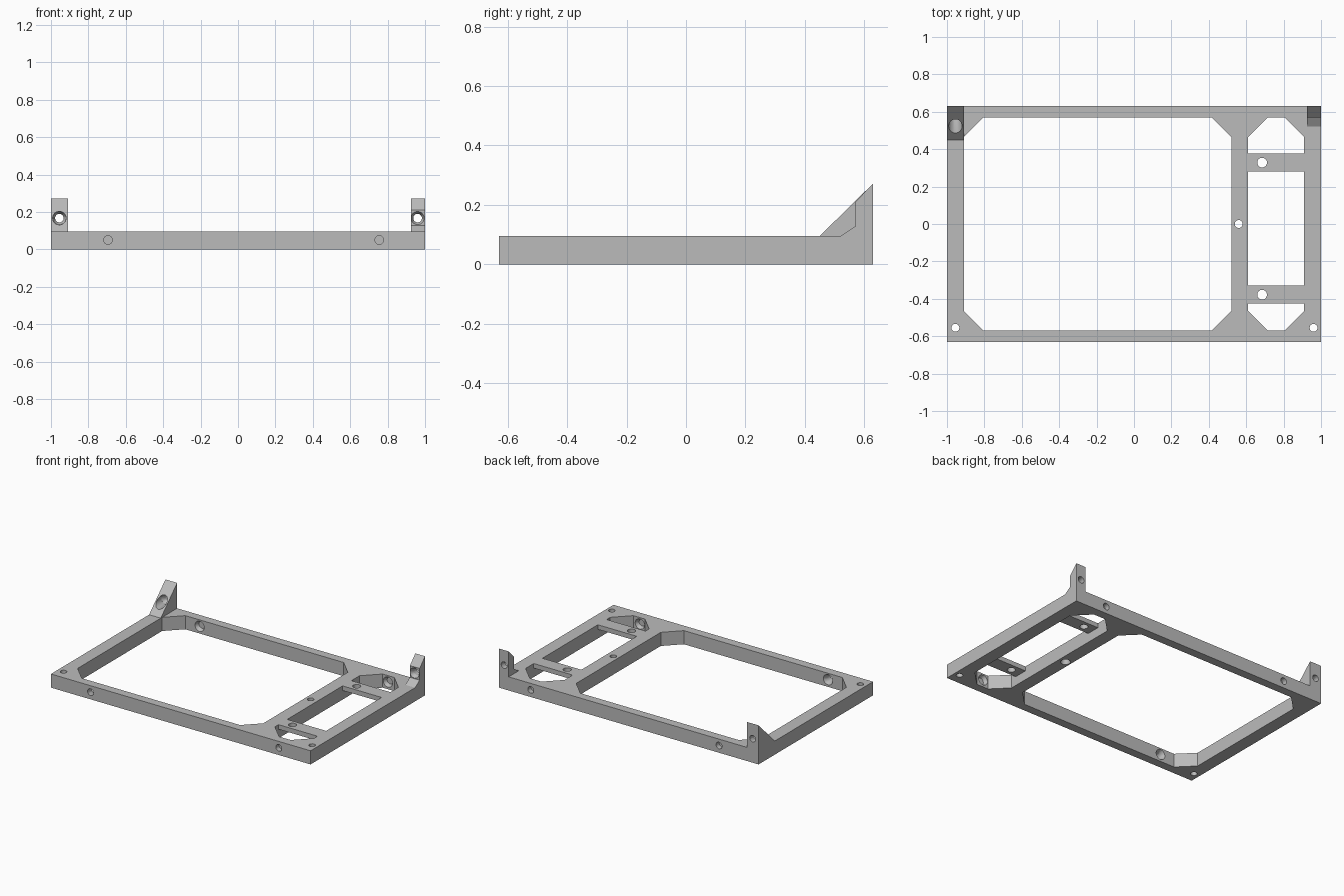
import bpy
import bmesh
from mathutils import Vector

cube = bpy.data.objects.get("Cube")
if cube:
    bpy.data.objects.remove(cube, do_unlink=True)

HX, HY, TOP = 1.0, 0.63, 0.095      # half width, half depth, frame height
INNER = 0.57                        # inner face of the front and back rails
BIG, SMALL = 0.036, 0.023           # countersink and screw hole radii

grey = bpy.data.materials.new("light grey")
grey.use_nodes = True
colour = (0.5, 0.5, 0.5, 1)
grey.diffuse_color = colour
grey.node_tree.nodes["Principled BSDF"].inputs["Base Color"].default_value = colour


def add_object(name, bm):
    bmesh.ops.recalc_face_normals(bm, faces=bm.faces)
    mesh = bpy.data.meshes.new(name)
    bm.to_mesh(mesh)
    bm.free()
    mesh.materials.append(grey)
    obj = bpy.data.objects.new(name, mesh)
    bpy.context.collection.objects.link(obj)
    return obj


def prism(name, points, offset):
    """Extrude a closed outline of 3D points along an offset."""
    bm = bmesh.new()
    face = bm.faces.new([bm.verts.new(p) for p in points])
    result = bmesh.ops.extrude_face_region(bm, geom=[face], use_keep_orig=True)
    moved = [v for v in result["geom"] if isinstance(v, bmesh.types.BMVert)]
    bmesh.ops.translate(bm, verts=moved, vec=offset)
    return add_object(name, bm)


def block(name, x0, x1, y0, y1, z0, z1):
    outline = [(x0, y0, z0), (x1, y0, z0), (x1, y1, z0), (x0, y1, z0)]
    return prism(name, outline, (0, 0, z1 - z0))


def chamfered_block(name, x0, x1, half, c):
    outline = [(x0 + c, -half), (x1 - c, -half), (x1, c - half), (x1, half - c),
               (x1 - c, half), (x0 + c, half), (x0, half - c), (x0, c - half)]
    return prism(name, [(x, y, -0.1) for x, y in outline], (0, 0, 0.4))


def subtract(target, cutter):
    cutter.hide_render = True
    mod = target.modifiers.new("cut", "BOOLEAN")
    mod.operation, mod.solver, mod.object = "DIFFERENCE", "EXACT", cutter
    bpy.context.view_layer.objects.active = target
    bpy.ops.object.modifier_apply(modifier=mod.name)
    bpy.data.objects.remove(cutter, do_unlink=True)


def drill(target, start, end, r1, r2=None):
    """Cut a round or tapered hole between two points."""
    start, end = Vector(start), Vector(end)
    axis = end - start
    bm = bmesh.new()
    bmesh.ops.create_cone(bm, cap_ends=True, segments=32, radius1=r1,
                          radius2=r2 or r1, depth=axis.length)
    bm.transform(axis.to_track_quat("Z", "Y").to_matrix().to_4x4())
    bmesh.ops.translate(bm, verts=bm.verts, vec=(start + end) / 2)
    subtract(target, add_object("drill", bm))


# Base frame with its two chamfered openings
frame = block("base_frame", -HX, HX, -HY, HY, 0, TOP)
subtract(frame, chamfered_block("main_opening", -0.91, 0.52, INNER, 0.105))
subtract(frame, chamfered_block("side_opening", 0.61, 0.91, INNER, 0.105))

# Vertical screw holes in the front corners and the divider
for x, y in ((-0.955, -0.555), (0.96, -0.555), (0.56, 0)):
    drill(frame, (x, y, -0.1), (x, y, 0.2), 0.021)
drill(frame, (0.56, 0, -0.001), (0.56, 0, 0.03), 0.032, 0.021)

# Horizontal holes through both rails, countersunk on the inside
for x in (-0.695, 0.755):
    for side in (-1, 1):
        drill(frame, (x, side * 0.5, 0.05), (x, side * 0.7, 0.05), SMALL)
        drill(frame, (x, side * (INNER - 0.001), 0.05), (x, side * 0.595, 0.05), BIG, SMALL)

# Thin crossbars over the side opening
parts = [frame]
for name, y in (("front_crossbar", -0.378), ("rear_crossbar", 0.328)):
    bar = block(name, 0.61, 0.91, y - 0.048, y + 0.048, 0.063, TOP)
    drill(bar, (0.685, y, 0), (0.685, y, 0.2), 0.026)
    parts.append(bar)

# Rear corner brackets: a solid gusset and a slim post with a foot
gusset = [(0.45, TOP), (HY, TOP), (HY, 0.272)]
slim = [(0.52, TOP), (HY, TOP), (HY, 0.272), (INNER, 0.21), (INNER, 0.128)]
for name, x0, x1, profile, hole_x in (
        ("right_bracket", -HX, -0.91, gusset, -0.955),
        ("left_bracket", 0.925, HX, slim, 0.96)):
    bracket = prism(name, [(x0, y, z) for y, z in profile], (x1 - x0, 0, 0))
    drill(bracket, (hole_x, 0.4, 0.167), (hole_x, 0.7, 0.167), SMALL)
    drill(bracket, (hole_x, 0.4, 0.167), (hole_x, INNER + 0.002, 0.167), BIG)
    drill(bracket, (hole_x, INNER, 0.167), (hole_x, 0.595, 0.167), BIG, SMALL)
    parts.append(bracket)

# Smooth the hole walls, keep the edges sharp
bpy.ops.object.select_all(action="DESELECT")
for part in parts:
    part.select_set(True)
bpy.context.view_layer.objects.active = frame
bpy.ops.object.shade_smooth_by_angle()
